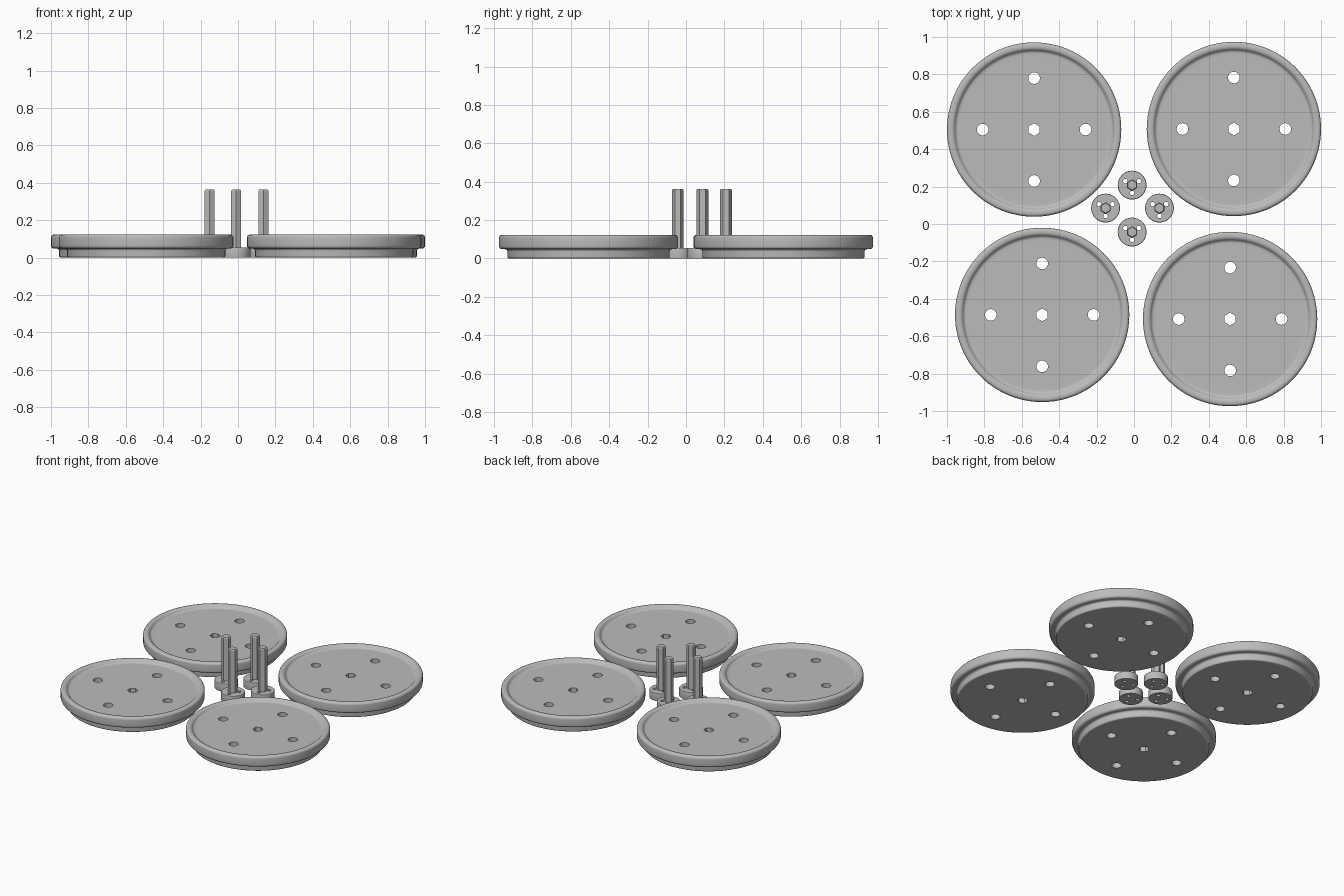
import bpy, bmesh
from math import sin, cos, pi
from mathutils import Vector, Matrix

if "Cube" in bpy.data.objects:
    bpy.data.objects.remove(bpy.data.objects["Cube"])

grey = bpy.data.materials.new("plain grey")
grey.use_nodes = True
COLOUR = (0.5, 0.5, 0.5, 1)
grey.diffuse_color = COLOUR
grey.node_tree.nodes["Principled BSDF"].inputs["Base Color"].default_value = COLOUR


def rounded(corners, steps=5):
    """Profile of (radius, height, fillet) corners with rounded turns."""
    pts = []
    for i, (r, z, f) in enumerate(corners):
        c = Vector((r, z))
        if not f:
            pts.append(c)
            continue
        a = (Vector(corners[i - 1][:2]) - c).normalized() * f
        b = (Vector(corners[i + 1][:2]) - c).normalized() * f
        for k in range(steps + 1):
            t = k / steps * pi / 2
            pts.append(c + a * (1 - sin(t)) + b * (1 - cos(t)))
    return pts


def lathe(bm, profile, sides, centre=(0, 0), turn=0.0):
    """Solid of revolution with flat end caps."""
    rings = []
    for r, z in profile:
        angles = [turn + 2 * pi * k / sides for k in range(sides)]
        rings.append([bm.verts.new((centre[0] + r * cos(a), centre[1] + r * sin(a), z))
                      for a in angles])
    for low, high in zip(rings, rings[1:]):
        for k in range(sides):
            n = (k + 1) % sides
            bm.faces.new((low[k], low[n], high[n], high[k]))
    bm.faces.new(rings[0][::-1])
    bm.faces.new(rings[-1])


def make_object(name, bm):
    bmesh.ops.recalc_face_normals(bm, faces=bm.faces)
    mesh = bpy.data.meshes.new(name)
    bm.to_mesh(mesh)
    bm.free()
    mesh.materials.append(grey)
    ob = bpy.data.objects.new(name, mesh)
    bpy.context.collection.objects.link(ob)
    return ob


def drill(ob, cutter):
    """Cut the holes, bake the result and remove the cutter."""
    cutter.hide_render = True
    mod = ob.modifiers.new("holes", "BOOLEAN")
    mod.operation, mod.solver, mod.object = "DIFFERENCE", "EXACT", cutter
    bpy.context.view_layer.update()
    graph = bpy.context.evaluated_depsgraph_get()
    baked = bpy.data.meshes.new_from_object(ob.evaluated_get(graph))
    ob.modifiers.clear()
    ob.data = baked
    bpy.data.objects.remove(cutter)


def smooth(ob):
    bpy.ops.object.select_all(action="DESELECT")
    ob.select_set(True)
    bpy.context.view_layer.objects.active = ob
    bpy.ops.object.shade_smooth_by_angle(angle=pi / 6)


def place_copies(ob, names, spots):
    for i, (name, (x, y)) in enumerate(zip(names, spots)):
        item = ob if i == 0 else ob.copy()
        if i:
            bpy.context.collection.objects.link(item)
        item.name = name
        item.location = (x, y, 0)


# Wheel disc: stepped base, rounded lip and shallow dished top
bm = bmesh.new()
lathe(bm, rounded([
    (0.395, 0, 0), (0.423, 0, 0.01), (0.423, 0.048, 0.012), (0.466, 0.048, 0.016),
    (0.466, 0.123, 0.016), (0.43, 0.123, 0.012), (0.418, 0.103, 0.011), (0.39, 0.103, 0),
]), 96)
disc = make_object("disc", bm)

# Hexagonal centre hole and four round holes
bm = bmesh.new()
through = [-0.1, 0.2]
lathe(bm, [(0.034, z) for z in through], 6, turn=pi / 6)
for k in range(4):
    a = k * pi / 2
    lathe(bm, [(0.031, z) for z in through], 32, (0.275 * cos(a), 0.275 * sin(a)))
drill(disc, make_object("disc_cutter", bm))
smooth(disc)
place_copies(disc, ["disc_back_right", "disc_back_left", "disc_front_right", "disc_front_left"],
             [(-0.534, 0.505), (0.534, 0.508), (-0.491, -0.486), (0.514, -0.508)])

# Axle flange with three small holes
bm = bmesh.new()
lathe(bm, rounded([(0.07, 0, 0), (0.077, 0, 0.002), (0.077, 0.055, 0.004), (0.068, 0.055, 0)], 3), 48)
flange = make_object("flange", bm)
bm = bmesh.new()
for k in range(3):
    a = pi / 6 + k * 2 * pi / 3
    lathe(bm, [(0.012, z) for z in through], 20, (0.042 * cos(a), 0.042 * sin(a)))
drill(flange, make_object("flange_cutter", bm))
smooth(flange)

# Hexagonal axle rod with a chamfered tip
bm = bmesh.new()
lathe(bm, [(0.031, 0.03), (0.031, 0.356), (0.026, 0.363)], 6, turn=pi / 6)
rod = make_object("rod", bm)

spots = [(-0.01, 0.208), (-0.152, 0.085), (0.136, 0.085), (-0.01, -0.043)]
sides = ["back", "right", "left", "front"]
place_copies(flange, ["axle_flange_" + s for s in sides], spots)
place_copies(rod, ["axle_rod_" + s for s in sides], spots)
